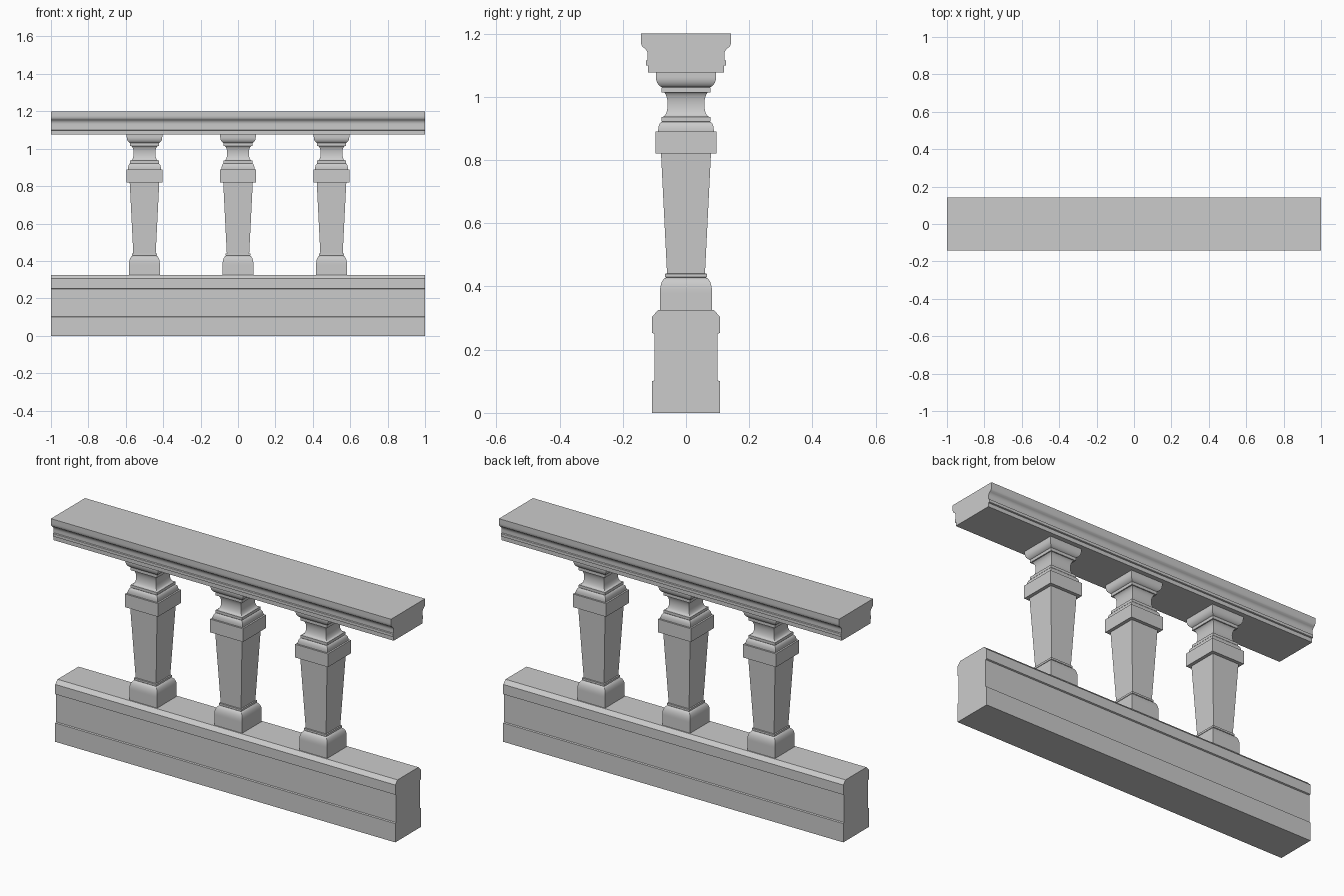
import bpy, bmesh
from math import sin, cos, pi

if "Cube" in bpy.data.objects:
    bpy.data.objects.remove(bpy.data.objects["Cube"])


def arc(cy, cz, ry, rz, a0, a1, n=8):
    """Elliptical arc of (half width, z) points, angles in degrees."""
    return [(cy + ry * cos((a0 + (a1 - a0) * i / n) * pi / 180),
             cz + rz * sin((a0 + (a1 - a0) * i / n) * pi / 180)) for i in range(n + 1)]


def finish(name, bm):
    bmesh.ops.recalc_face_normals(bm, faces=bm.faces)
    me = bpy.data.meshes.new(name)
    bm.to_mesh(me)
    bm.free()
    ob = bpy.data.objects.new(name, me)
    bpy.context.collection.objects.link(ob)
    bpy.ops.object.select_all(action='DESELECT')
    ob.select_set(True)
    bpy.context.view_layer.objects.active = ob
    bpy.ops.object.shade_smooth_by_angle(angle=0.6)
    return ob


def beam(name, half, length=2.0):
    """Mirror a half profile and extrude it along x."""
    section = half + [(-y, z) for y, z in reversed(half)]
    bm = bmesh.new()
    face = bm.faces.new([bm.verts.new((-length / 2, y, z)) for y, z in section])
    ext = bmesh.ops.extrude_face_region(bm, geom=[face], use_keep_orig=True)
    moved = [g for g in ext['geom'] if isinstance(g, bmesh.types.BMVert)]
    bmesh.ops.translate(bm, vec=(length, 0, 0), verts=moved)
    return finish(name, bm)


def square_turning(name, profile):
    """Sweep a profile round a square, with mitred corners."""
    bm = bmesh.new()
    rings = [[bm.verts.new((sx * r, sy * r, z)) for sx, sy in
              ((-1, -1), (1, -1), (1, 1), (-1, 1))] for r, z in profile]
    for a, b in zip(rings, rings[1:]):
        for i in range(4):
            j = (i + 1) % 4
            bm.faces.new((a[i], a[j], b[j], b[i]))
    return finish(name, bm)


# Plinth with recessed middle band and chamfered top
beam("plinth", [(0.107, 0), (0.107, 0.1), (0.1, 0.103), (0.1, 0.25),
                (0.107, 0.253), (0.107, 0.305), (0.088, 0.325)])

# Moulded handrail: band, bead, ogee, top slab
beam("handrail", [(0.12, 1.077), (0.12, 1.098), (0.127, 1.1), (0.127, 1.115),
                  (0.121, 1.117)]
     + arc(0.143, 1.132, 0.022, 0.026, 180, 125, 5)
     + arc(0.118, 1.176, 0.025, 0.03, -35, 0, 4) + [(0.143, 1.2)])

# Square baluster: base, tapered shaft, collar, waisted neck, capital
profile = ([(0.082, 0.325), (0.082, 0.38)]
           + arc(0.061, 0.385, 0.021, 0.043, 0, 85)
           + [(0.066, 0.43), (0.066, 0.44), (0.060, 0.441), (0.079, 0.82),
              (0.097, 0.82), (0.097, 0.89), (0.088, 0.89)]
           + arc(0.075, 0.893, 0.013, 0.028, 0, 85, 6)
           + [(0.077, 0.922), (0.077, 0.936)]
           + arc(0.075, 0.976, 0.017, 0.04, 255, 105, 12)
           + [(0.077, 1.014), (0.077, 1.03)]
           + arc(0.07, 1.062, 0.025, 0.033, -75, 0) + [(0.095, 1.077)])
first = square_turning("baluster", profile)
first.location.x = -0.5
for x in (0, 0.5):
    ob = first.copy()
    ob.location.x = x
    bpy.context.collection.objects.link(ob)
